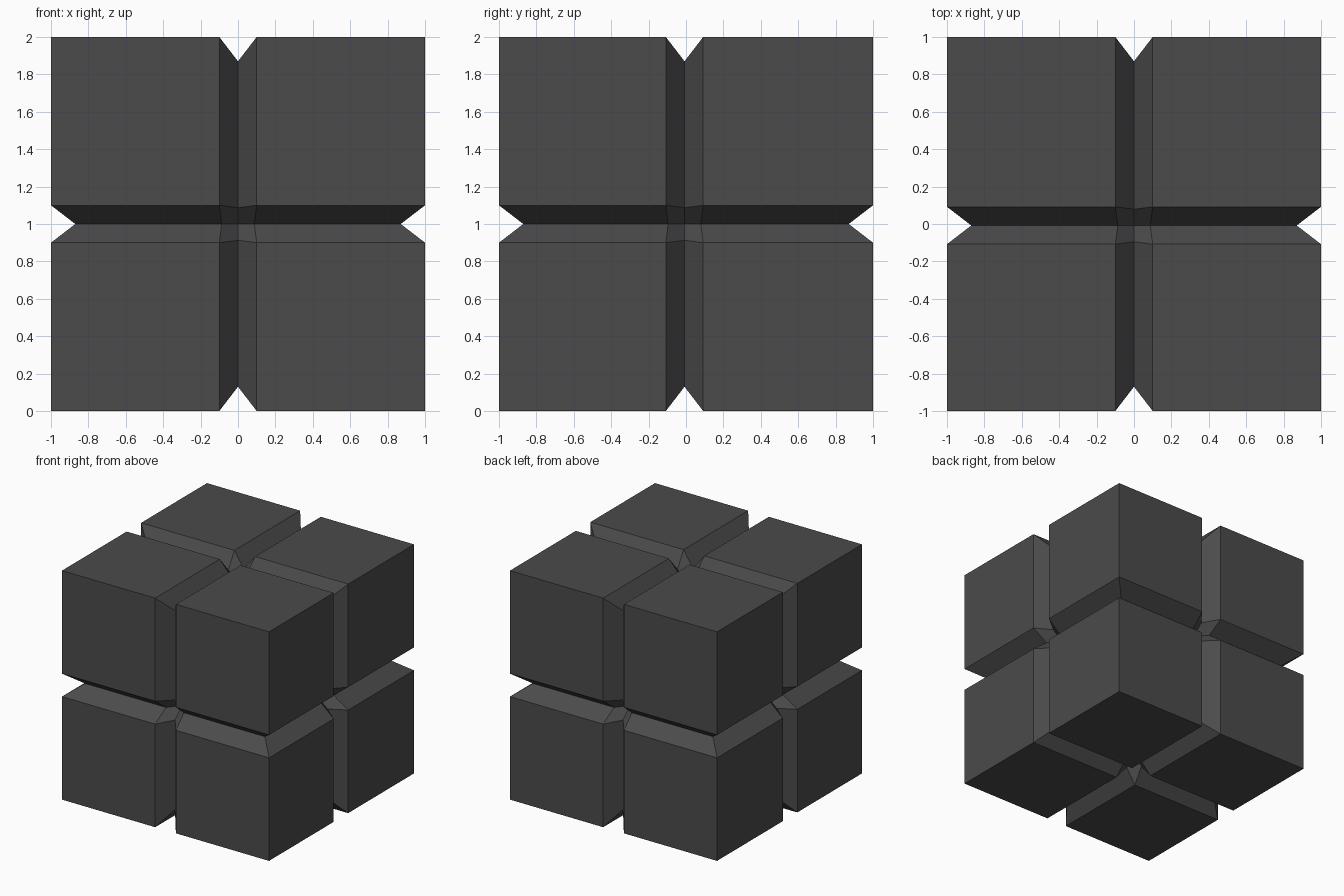
import bpy, bmesh
from itertools import product

if "Cube" in bpy.data.objects:
    bpy.data.objects.remove(bpy.data.objects["Cube"])

GAP, DEEP, LIP, PIT = 0.10, 0.87, 0.087, 0.77   # groove half width, groove bed, crossing lip, crossing pit
SHIFT_Y = -0.008                                # the front-back groove sits slightly off centre

# Faces of one block around its +z side: outer square, two groove walls, crossing facet
corner = (GAP, GAP, 1)
side = [
    [corner, (1, GAP, 1), (1, 1, 1), (GAP, 1, 1)],
    [corner, (GAP, 1, 1), (0, DEEP, DEEP), (0, LIP, DEEP)],
    [corner, (LIP, 0, DEEP), (DEEP, 0, DEEP), (1, GAP, 1)],
    [corner, (0, LIP, DEEP), (0, 0, PIT), (LIP, 0, DEEP)],
]

# Turn the pattern to three axes and mirror it into all eight blocks
bm = bmesh.new()
for signs in product((1, -1), repeat=3):
    for turn in range(3):
        for face in side:
            pts = []
            for p in face:
                x, y, z = (s * c for s, c in zip(signs, p[turn:] + p[:turn]))
                if abs(y) < 0.2:
                    y += SHIFT_Y
                pts.append(bm.verts.new((x, y, z + 1)))
            bm.faces.new(pts)
bmesh.ops.remove_doubles(bm, verts=bm.verts, dist=0.0005)
bmesh.ops.recalc_face_normals(bm, faces=bm.faces)

mesh = bpy.data.meshes.new("grooved_cube")
bm.to_mesh(mesh)
bm.free()
cube = bpy.data.objects.new("grooved_cube", mesh)
bpy.context.collection.objects.link(cube)

# Dark grey body
mat = bpy.data.materials.new("dark_grey")
mat.diffuse_color = (0.07, 0.07, 0.07, 1)
mat.use_nodes = True
mat.node_tree.nodes["Principled BSDF"].inputs["Base Color"].default_value = mat.diffuse_color
mesh.materials.append(mat)
